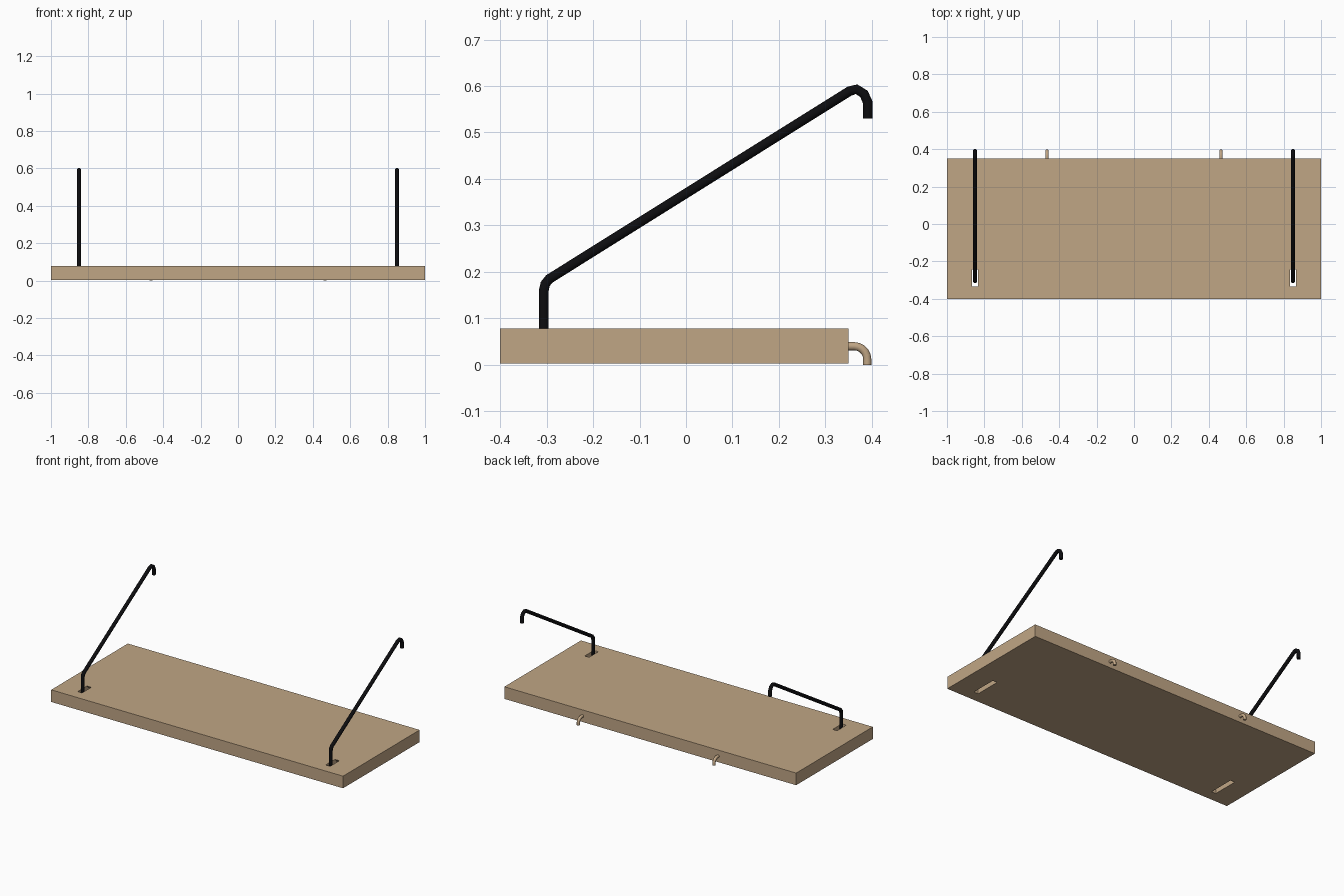
import bpy, bmesh, math

if "Cube" in bpy.data.objects:
    bpy.data.objects.remove(bpy.data.objects["Cube"])

def material(name, rgb):
    m = bpy.data.materials.new(name)
    m.diffuse_color = (*rgb, 1)
    m.use_nodes = True
    m.node_tree.nodes["Principled BSDF"].inputs["Base Color"].default_value = m.diffuse_color
    return m

wood = material("tan wood", (0.53, 0.38, 0.235))
black = material("black metal", (0.004, 0.004, 0.005))

def prism(name, profile, x0, x1):
    """Extrude a (y, z) profile along x."""
    bm = bmesh.new()
    face = bm.faces.new([bm.verts.new((x0, y, z)) for y, z in profile])
    ext = bmesh.ops.extrude_face_region(bm, geom=[face])
    new = [v for v in ext["geom"] if isinstance(v, bmesh.types.BMVert)]
    bmesh.ops.translate(bm, vec=(x1 - x0, 0, 0), verts=new)
    bmesh.ops.recalc_face_normals(bm, faces=bm.faces)
    me = bpy.data.meshes.new(name)
    bm.to_mesh(me)
    bm.free()
    ob = bpy.data.objects.new(name, me)
    bpy.context.collection.objects.link(ob)
    return ob

def tube(name, path, x, radius, mat):
    """Round bar along a (y, z) path at the given x, with closed ends."""
    cu = bpy.data.curves.new(name, "CURVE")
    cu.dimensions = "3D"
    cu.bevel_depth = radius
    cu.bevel_resolution = 3
    cu.use_fill_caps = True
    sp = cu.splines.new("POLY")
    sp.points.add(len(path) - 1)
    for p, (y, z) in zip(sp.points, path):
        p.co = (x, y, z, 1)
    ob = bpy.data.objects.new(name, cu)
    bpy.context.collection.objects.link(ob)
    bpy.ops.object.select_all(action="DESELECT")
    ob.select_set(True)
    bpy.context.view_layer.objects.active = ob
    bpy.ops.object.convert(target="MESH")
    ob = bpy.context.object
    ob.data.materials.clear()
    ob.data.materials.append(mat)
    bpy.ops.object.shade_smooth_by_angle(angle=math.radians(40))

# Board
board = prism("shelf_board", [(-0.4, 0.003), (0.35, 0.003), (0.35, 0.078), (-0.4, 0.078)], -1, 1)
board.data.materials.append(wood)

# Tapered through-slots, longer on the underside so the bars can tilt
slot = [(-0.334, -0.01), (-0.16, -0.01), (-0.255, 0.09), (-0.334, 0.09)]
for side, s in (("left", -1), ("right", 1)):
    cutter = prism(side + "_slot_cutter", slot, s * 0.85 - 0.015, s * 0.85 + 0.015)
    cutter.data.materials.append(wood)
    cutter.hide_render = True
    cutter.hide_set(True)
    mod = board.modifiers.new(side + "_slot", "BOOLEAN")
    mod.operation = "DIFFERENCE"
    mod.solver = "EXACT"
    mod.object = cutter

# Hooked support bars and small rear hooks
bar_path = [(-0.306, 0.035), (-0.306, 0.16), (-0.303, 0.174), (-0.294, 0.185),
            (0.352, 0.589), (0.367, 0.593), (0.383, 0.583), (0.391, 0.565), (0.391, 0.53)]
r = 0.028
hook_path = [(0.34, 0.04)]
for i in range(6):
    a = math.radians(90 - 18 * i)
    hook_path.append((0.362 + r * math.cos(a), 0.012 + r * math.sin(a)))
hook_path.append((0.39, 0.0))
for side, s in (("left", -1), ("right", 1)):
    tube(side + "_support_bar", bar_path, s * 0.85, 0.011, black)
    tube(side + "_rear_hook", hook_path, s * 0.465, 0.0092, wood)
